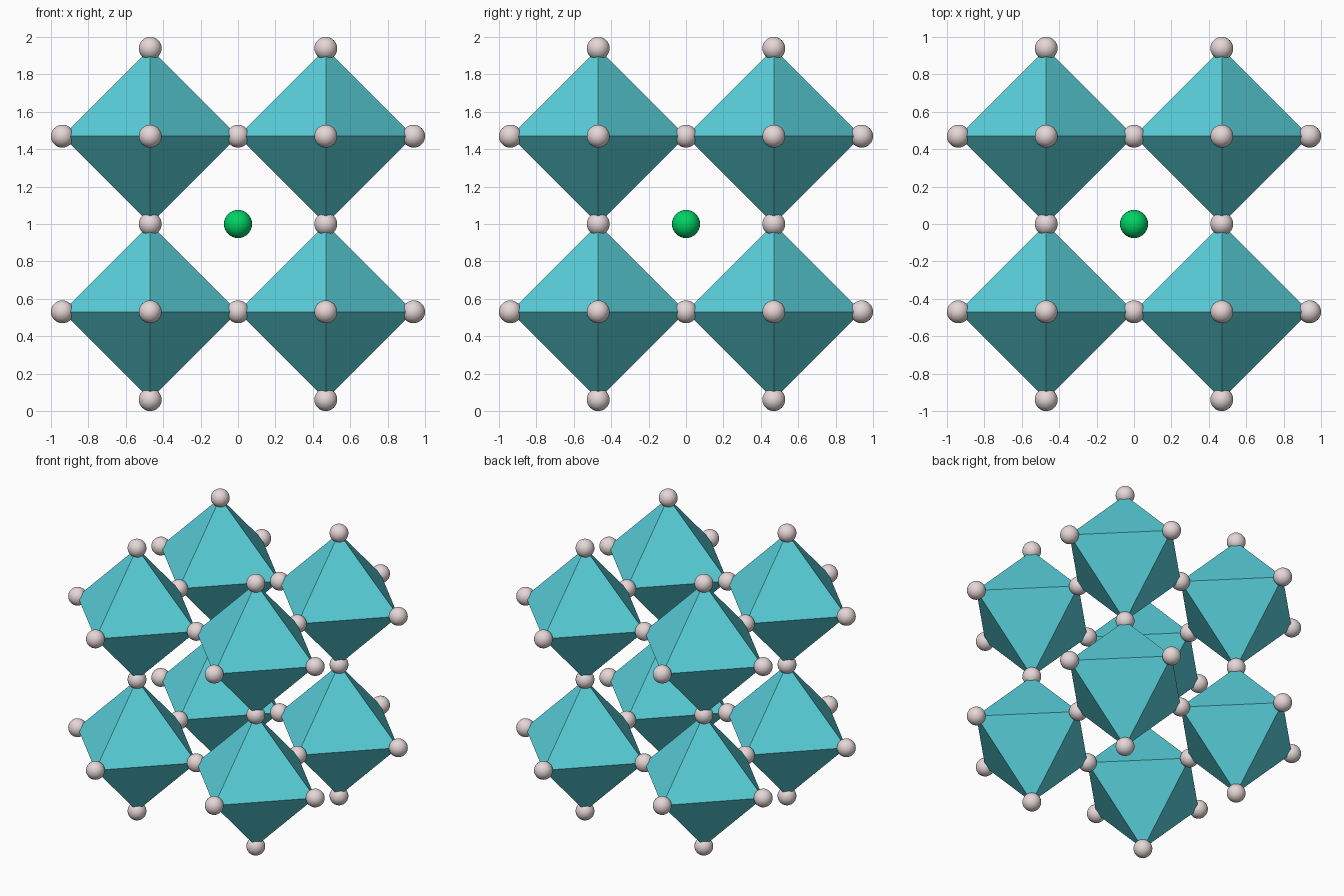
import bpy, bmesh
from itertools import product
from mathutils import Vector

if "Cube" in bpy.data.objects:
    bpy.data.objects.remove(bpy.data.objects["Cube"])

A = 0.4695        # octahedron radius, and half the spacing between centres
R_CORNER = 0.061  # corner atom radius
R_CENTRE = 0.075  # central atom radius
MID = Vector((0, 0, 1))


def material(name, rgb):
    m = bpy.data.materials.new(name)
    m.diffuse_color = (*rgb, 1)
    m.use_nodes = True
    m.node_tree.nodes["Principled BSDF"].inputs["Base Color"].default_value = m.diffuse_color
    return m


def add_object(name, bm, mat, smooth):
    mesh = bpy.data.meshes.new(name)
    for f in bm.faces:
        f.smooth = smooth
    bm.to_mesh(mesh)
    bm.free()
    mesh.materials.append(mat)
    return place(name, mesh, MID)


def place(name, mesh, loc):
    ob = bpy.data.objects.new(name, mesh)
    ob.location = loc
    bpy.context.collection.objects.link(ob)
    return ob


def ball(name, radius, mat):
    bm = bmesh.new()
    bmesh.ops.create_uvsphere(bm, u_segments=32, v_segments=16, radius=radius)
    return add_object(name, bm, mat, True)


teal = material("teal", (0.10, 0.63, 0.70))
pale = material("pale_pink", (0.80, 0.68, 0.68))
green = material("green", (0.0, 0.65, 0.13))

# Central atom
ball("central_atom", R_CENTRE, green)

# Eight octahedra sharing corners in a 2 x 2 x 2 block
axes = [Vector(v) * s for v in ((1, 0, 0), (0, 1, 0), (0, 0, 1)) for s in (1, -1)]
bm = bmesh.new()
for v in axes:
    bm.verts.new(v * A)
bmesh.ops.convex_hull(bm, input=bm.verts[:])
bmesh.ops.recalc_face_normals(bm, faces=bm.faces[:])
octa = add_object("octahedron", bm, teal, False)
cells = list(product((-1, 1), repeat=3))
octa.location = MID + Vector(cells[0]) * A
for c in cells[1:]:
    place("octahedron", octa.data, MID + Vector(c) * A)

# Corner atoms, one for each distinct octahedron corner
corners = sorted({tuple(round(k) for k in Vector(c) + v) for c in cells for v in axes})
atom = ball("corner_atom", R_CORNER, pale)
atom.location = MID + Vector(corners[0]) * A
for c in corners[1:]:
    place("corner_atom", atom.data, MID + Vector(c) * A)
